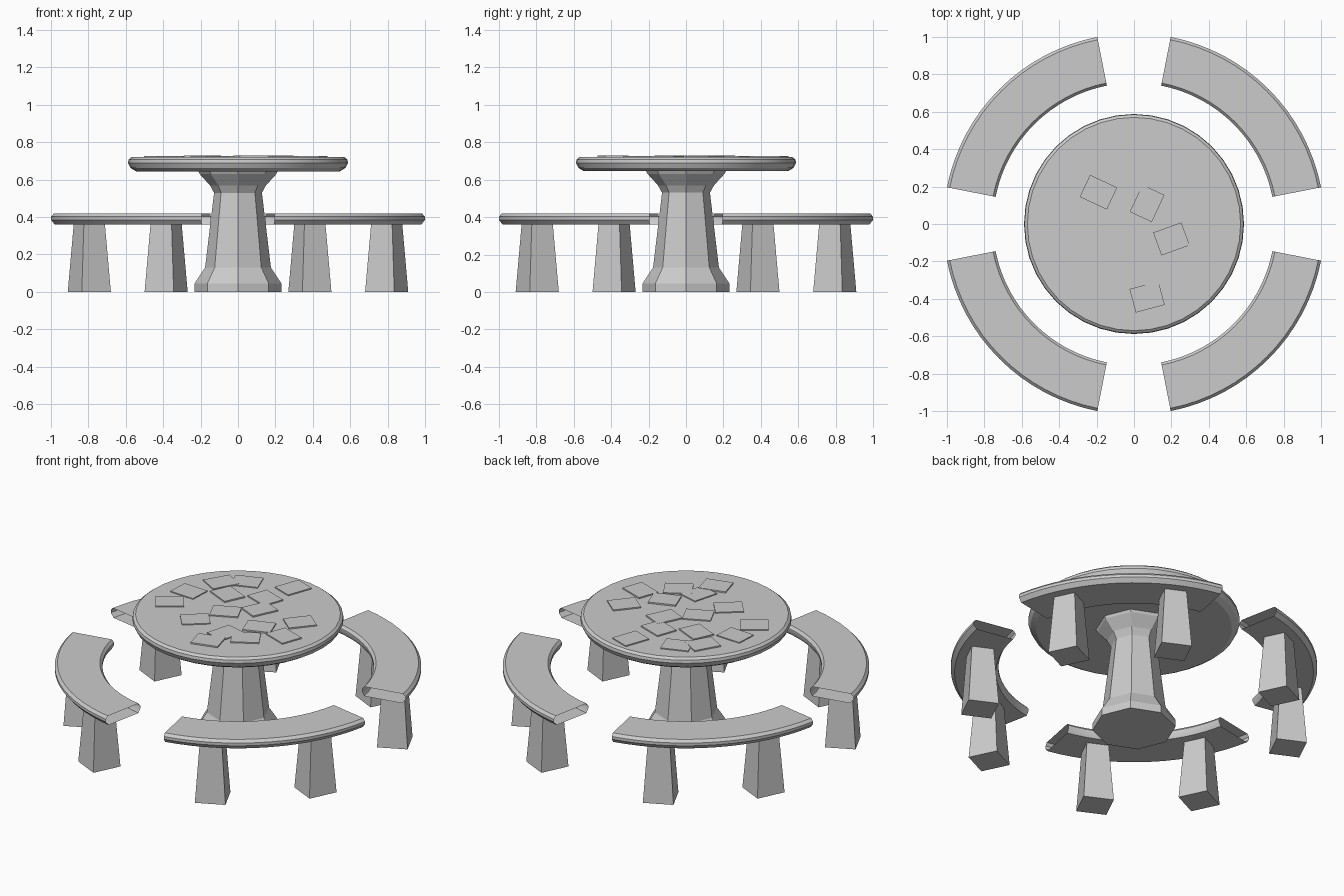
import bpy, bmesh
from math import cos, sin, pi, radians
from mathutils import Matrix, Vector

if "Cube" in bpy.data.objects:
    bpy.data.objects.remove(bpy.data.objects["Cube"])

stone = bpy.data.materials.new("stone_grey")
stone.use_nodes = True
GREY = (0.6, 0.6, 0.6, 1)
stone.diffuse_color = GREY
stone.node_tree.nodes["Principled BSDF"].inputs["Base Color"].default_value = GREY


def finish(bm, name, smooth=None):
    bmesh.ops.recalc_face_normals(bm, faces=bm.faces)
    mesh = bpy.data.meshes.new(name)
    bm.to_mesh(mesh)
    bm.free()
    mesh.materials.append(stone)
    obj = bpy.data.objects.new(name, mesh)
    bpy.context.collection.objects.link(obj)
    if smooth:
        bpy.ops.object.select_all(action='DESELECT')
        obj.select_set(True)
        bpy.context.view_layer.objects.active = obj
        bpy.ops.object.shade_smooth_by_angle(angle=radians(smooth))
    return obj


def bridge(bm, a, b, closed=True):
    n = len(a)
    for i in range(n if closed else n - 1):
        j = (i + 1) % n
        bm.faces.new((a[i], a[j], b[j], b[i]))


def turned(name, profile, sides, turn=0, smooth=None):
    """Revolve (radius, height) points around z and cap both ends."""
    bm = bmesh.new()
    rings = [[bm.verts.new((r * cos(turn + 2 * pi * i / sides),
                            r * sin(turn + 2 * pi * i / sides), z))
              for i in range(sides)] for r, z in profile]
    for a, b in zip(rings, rings[1:]):
        bridge(bm, a, b)
    bm.faces.new(rings[0])
    bm.faces.new(rings[-1])
    return finish(bm, name, smooth)


# Round table top and faceted pedestal
turned("table_top", [(0.545, 0.645), (0.575, 0.663), (0.588, 0.69),
                     (0.585, 0.708), (0.57, 0.72)], 40, smooth=30)
turned("pedestal", [(0.232, 0), (0.232, 0.045), (0.176, 0.13), (0.128, 0.53),
                    (0.15, 0.57), (0.205, 0.63), (0.215, 0.65)], 8)


# Curved bench seat: a bevelled section swept through an arc, ends open
def bench_seat(name, middle):
    section = [(0.768, 0.36), (0.754, 0.385), (0.754, 0.402), (0.768, 0.418),
               (1.004, 0.418), (1.019, 0.402), (1.019, 0.385), (0.998, 0.36)]
    half, steps = radians(33.9), 16
    bm = bmesh.new()
    rings = []
    for i in range(steps + 1):
        a = middle - half + 2 * half * i / steps
        rings.append([bm.verts.new((r * cos(a), r * sin(a), z)) for r, z in section])
    for a, b in zip(rings, rings[1:]):
        bridge(bm, a, b)
    finish(bm, name, 30)


# Tapered square leg turned to face the centre
def bench_leg(name, angle):
    bm = bmesh.new()
    bmesh.ops.create_cone(bm, cap_ends=True, segments=4, radius1=0.122,
                          radius2=0.088, depth=0.365,
                          matrix=Matrix.Rotation(pi / 4, 4, 'Z'))
    bm.transform(Matrix.Rotation(angle, 4, 'Z') @ Matrix.Translation((0.883, 0, 0.1825)))
    finish(bm, name)


for q, side in enumerate(("back_left", "back_right", "front_right", "front_left")):
    mid = pi / 4 + q * pi / 2
    bench_seat("bench_seat_" + side, mid)
    for k, end in ((-1, "a"), (1, "b")):
        bench_leg(f"bench_leg_{side}_{end}", mid + k * radians(19.2))

# Thin stone slabs scattered over the table: x, y, turn in degrees
slabs = [(-.39, .08, -3), (-.4, -.09, 35), (-.31, .28, 60), (-.19, .17, -25),
         (-.2, .37, 20), (.06, .45, 70), (.01, .25, -20), (.07, .11, 65),
         (-.15, -.2, 40), (-.07, -.02, 25), (.35, .1, 50), (.07, -.39, 15),
         (.09, -.25, 75), (.22, -.24, 30), (.38, -.1, -20), (.2, -.08, 20)]
for i, (x, y, turn) in enumerate(slabs):
    bm = bmesh.new()
    bmesh.ops.create_cube(bm, size=1)
    bm.transform(Matrix.Translation((x, y, 0.7215 + 0.0008 * (i % 4)))
                 @ Matrix.Rotation(radians(turn), 4, 'Z')
                 @ Matrix.Diagonal((0.16, 0.13, 0.009, 1)))
    finish(bm, f"slab_{i + 1}")
